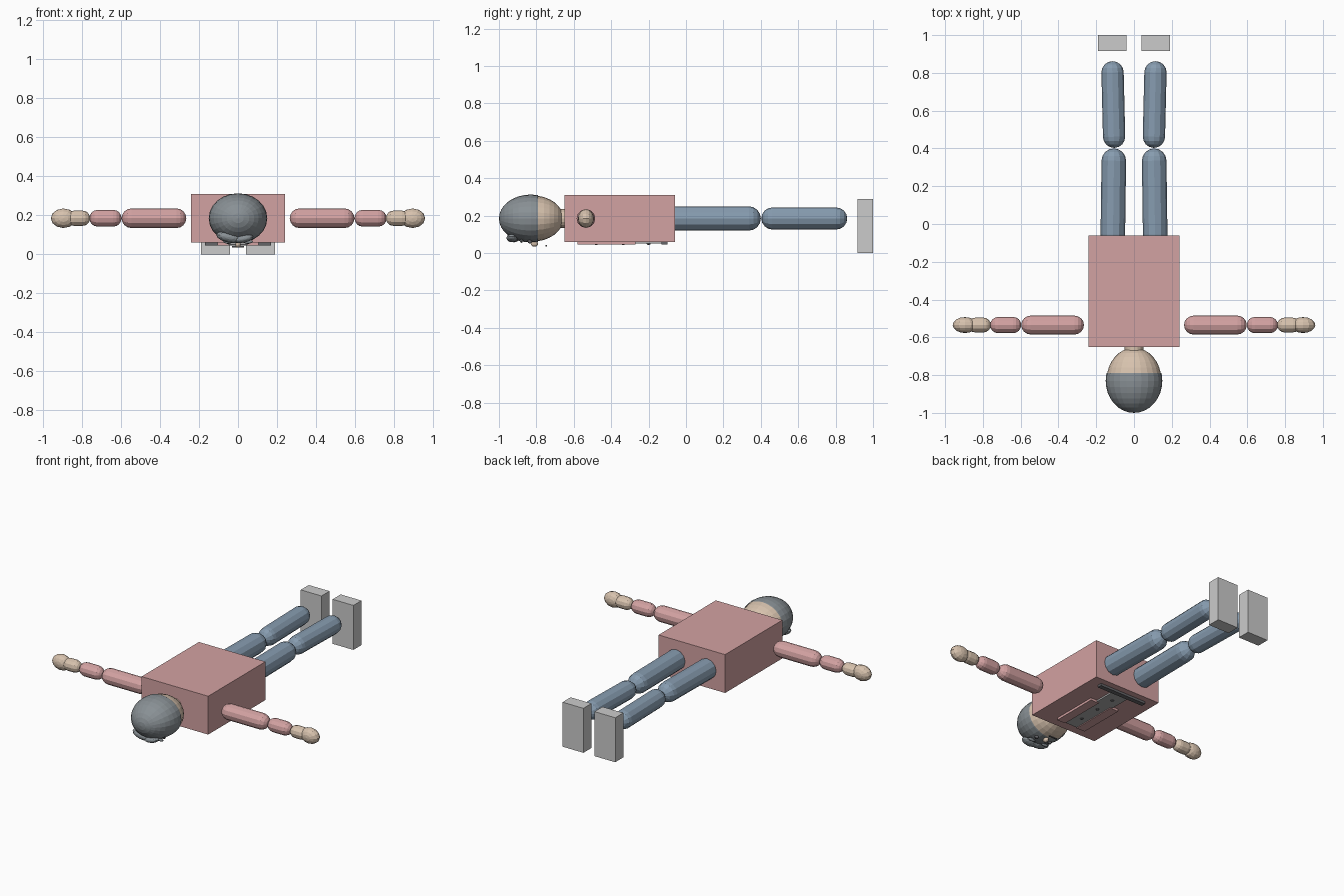
import bpy, bmesh, math
from mathutils import Vector, Matrix

if "Cube" in bpy.data.objects:
    bpy.data.objects.remove(bpy.data.objects["Cube"])


def material(name, rgb):
    m = bpy.data.materials.new(name)
    m.diffuse_color = (*rgb, 1)
    m.use_nodes = True
    m.node_tree.nodes["Principled BSDF"].inputs["Base Color"].default_value = m.diffuse_color
    return m


SKIN = material("skin", (0.68, 0.54, 0.42))
RED = material("red_cloth", (0.65, 0.36, 0.36))
NAVY = material("navy_cloth", (0.24, 0.33, 0.43))
HAIR = material("dark_hair", (0.25, 0.28, 0.30))
DARK = material("dark_trim", (0.13, 0.13, 0.14))
SHIRT = material("shirt_grey", (0.42, 0.42, 0.42))


def finish(name, bm, mat=None):
    bmesh.ops.recalc_face_normals(bm, faces=bm.faces)
    me = bpy.data.meshes.new(name)
    bm.to_mesh(me)
    bm.free()
    ob = bpy.data.objects.new(name, me)
    bpy.context.collection.objects.link(ob)
    if mat:
        me.materials.append(mat)
    return ob


def box(name, lo, hi, mat=None):
    lo, hi = Vector(lo), Vector(hi)
    bm = bmesh.new()
    bmesh.ops.create_cube(bm, size=1, matrix=Matrix.Translation((lo + hi) / 2)
                          @ Matrix.Diagonal((*(hi - lo), 1)))
    return finish(name, bm, mat)


def ellipsoid(name, centre, radii, mat, seg=12, rings=8, tilt=0, cut=None):
    # poles lie along y, the body's long axis; cut removes faces beyond that y
    bm = bmesh.new()
    bmesh.ops.create_uvsphere(bm, u_segments=seg, v_segments=rings, radius=1,
                              matrix=Matrix.Rotation(math.pi / 2, 4, 'X'))
    bmesh.ops.transform(bm, verts=bm.verts, matrix=Matrix.Translation(centre)
                        @ Matrix.Rotation(tilt, 4, 'Y') @ Matrix.Diagonal((*radii, 1)))
    if cut is not None:
        bmesh.ops.bisect_plane(bm, geom=bm.verts[:] + bm.edges[:] + bm.faces[:],
                               plane_co=(0, cut, 0), plane_no=(0, 1, 0), clear_outer=True)
    return finish(name, bm, mat)


def capsule(name, a, b, r, mat, sides=12, cap=4):
    # a and b are the outermost tips
    a, b = Vector(a), Vector(b)
    h = (b - a).length / 2 - r
    arc = [i * math.pi / 2 / cap for i in range(cap + 1)]
    pts = [(r * math.sin(t), 0, h + r * math.cos(t)) for t in arc]
    pts += [(x, 0, -z) for x, _, z in reversed(pts)]
    bm = bmesh.new()
    vs = [bm.verts.new(p) for p in pts]
    es = [bm.edges.new(p) for p in zip(vs, vs[1:])]
    bmesh.ops.spin(bm, geom=vs + es, cent=(0, 0, 0), axis=(0, 0, 1),
                   angle=2 * math.pi, steps=sides)
    bmesh.ops.remove_doubles(bm, verts=bm.verts, dist=1e-5)
    rot = Vector((0, 0, 1)).rotation_difference(b - a).to_matrix().to_4x4()
    bmesh.ops.transform(bm, verts=bm.verts, matrix=Matrix.Translation((a + b) / 2) @ rot)
    return finish(name, bm, mat)


Z = 0.185  # height of the body's axis

# Torso and its front clothing details (facing down)
box("torso", (-0.24, -0.65, 0.06), (0.24, -0.06, 0.31), RED)
box("shirt_panel", (-0.06, -0.58, 0.05), (0.06, -0.12, 0.065), SHIRT)
box("belt", (-0.17, -0.13, 0.045), (0.17, -0.10, 0.065), DARK)
for i, y in enumerate((-0.48, -0.335, -0.20)):
    ellipsoid(f"button_{i}", (0, y, 0.05), (0.01, 0.01, 0.007), DARK, 8, 6)

# Neck, head and hair cap
bm = bmesh.new()
bmesh.ops.create_cone(bm, cap_ends=True, segments=16, radius1=0.05, radius2=0.05, depth=0.1,
                      matrix=Matrix.Translation((0, -0.66, Z)) @ Matrix.Rotation(math.pi / 2, 4, 'X'))
finish("neck", bm, SKIN)
ellipsoid("head", (0, -0.825, Z), (0.145, 0.17, 0.124), SKIN, 24, 16)
ellipsoid("hair_cap", (0, -0.83, Z), (0.15, 0.17, 0.128), HAIR, 24, 16, cut=-0.79)

# Fringe and face
ellipsoid("fringe_side", (-0.045, -0.92, 0.088), (0.068, 0.035, 0.028), HAIR, tilt=0.2)
ellipsoid("fringe_middle", (0.03, -0.93, 0.08), (0.05, 0.03, 0.02), HAIR, tilt=-0.2)
ellipsoid("nose", (0, -0.81, 0.05), (0.014, 0.02, 0.016), SKIN)
box("mouth", (-0.03, -0.75, 0.036), (0.03, -0.742, 0.042), DARK)

for side, s in (("left", 1), ("right", -1)):
    # Eyes, brows and jacket lapels
    ellipsoid(f"{side}_eye", (s * 0.05, -0.835, 0.063), (0.012, 0.012, 0.012), DARK)
    ellipsoid(f"{side}_brow", (s * 0.05, -0.88, 0.065), (0.028, 0.008, 0.01), HAIR)
    xs = sorted((s * 0.045, s * 0.105))
    box(f"{side}_lapel", (xs[0], -0.58, 0.045), (xs[1], -0.27, 0.065), RED)
    # Arm
    y = -0.535
    capsule(f"{side}_upper_arm", (s * 0.265, y, Z), (s * 0.597, y, Z), 0.05, RED)
    capsule(f"{side}_sleeve", (s * 0.597, y, Z), (s * 0.762, y, Z), 0.043, RED)
    capsule(f"{side}_wrist", (s * 0.758, y, Z), (s * 0.88, y, Z), 0.039, SKIN)
    ellipsoid(f"{side}_hand", (s * 0.895, y, Z), (0.065, 0.042, 0.05), SKIN)
    # Leg and foot
    capsule(f"{side}_thigh", (s * 0.113, -0.12, Z), (s * 0.106, 0.40, Z), 0.065, NAVY)
    capsule(f"{side}_shin", (s * 0.104, 0.403, Z), (s * 0.115, 0.862, Z), 0.059, NAVY)
    xs = sorted((s * 0.04, s * 0.19))
    box(f"{side}_foot", (xs[0], 0.917, 0), (xs[1], 1.0, 0.29))
